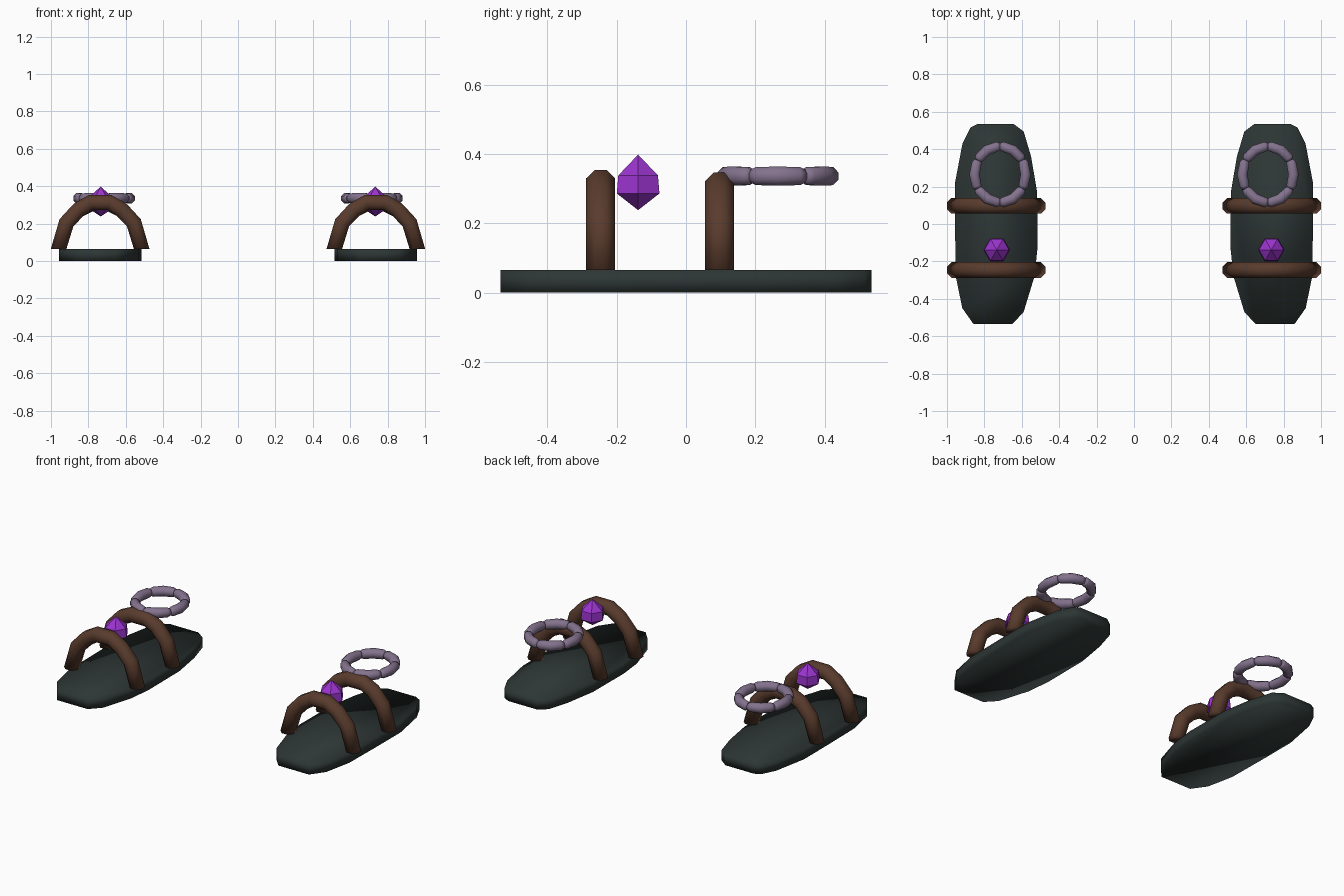
import bpy, bmesh, math
from mathutils import Vector

if "Cube" in bpy.data.objects:
    bpy.data.objects.remove(bpy.data.objects["Cube"])


def material(name, rgb):
    m = bpy.data.materials.new(name)
    m.diffuse_color = (*rgb, 1)
    m.use_nodes = True
    m.node_tree.nodes["Principled BSDF"].inputs["Base Color"].default_value = m.diffuse_color
    return m


DARK = material("dark slate", (0.026, 0.037, 0.035))
BROWN = material("brown leather", (0.100, 0.044, 0.026))
PURPLE = material("purple gem", (0.33, 0.035, 0.62))
LILAC = material("grey lilac", (0.23, 0.17, 0.27))


def finish(name, bm, mat, smooth=True):
    """Turn a bmesh for the right side into a mirrored pair."""
    bmesh.ops.recalc_face_normals(bm, faces=bm.faces)
    for f in bm.faces:
        f.smooth = smooth
    me = bpy.data.meshes.new(name)
    bm.to_mesh(me)
    bm.free()
    me.materials.append(mat)
    ob = bpy.data.objects.new(name, me)
    bpy.context.collection.objects.link(ob)
    mod = ob.modifiers.new("pair", 'MIRROR')
    mod.use_mirror_merge = False
    return ob


def skin(bm, rings):
    """Join equal vertex loops and cap both ends."""
    loops = [[bm.verts.new(p) for p in r] for r in rings]
    n = len(loops[0])
    for a, b in zip(loops, loops[1:]):
        for i in range(n):
            j = (i + 1) % n
            bm.faces.new((a[i], a[j], b[j], b[i]))
    bm.faces.new(loops[0])
    bm.faces.new(loops[-1])


def tube(bm, pts, radii, normal, ends=None, sides=8):
    """Sweep a flat-topped polygon along a path lying in one plane."""
    pts = [Vector(p) for p in pts]
    rings = []
    for k, p in enumerate(pts):
        t = (pts[min(k + 1, len(pts) - 1)] - pts[max(k - 1, 0)]).normalized()
        if ends and k in (0, len(pts) - 1):
            t = Vector(ends[0 if k == 0 else 1])
        side = t.cross(normal)
        rings.append([p + radii[k] * (side * math.cos(a) + normal * math.sin(a))
                      for a in (math.tau * (i + 0.5) / sides for i in range(sides))])
    skin(bm, rings)


# Sole: extruded shoe outline
outline = [(.644, .535), (.59, .495), (.55, .36), (.518, .17), (.516, -.13),
           (.532, -.28), (.59, -.47), (.65, -.535), (.858, -.535), (.918, -.45),
           (.953, -.28), (.957, 0), (.957, .22), (.917, .43), (.875, .515), (.837, .535)]
bm = bmesh.new()
skin(bm, [[(x, y, z) for x, y in outline] for z in (0, .065)])
finish("sole", bm, DARK)

# Straps: two arched tubes over the sole
CX = .737
half = [(.222, .065), (.18, .205), (.115, .274)]
for name, y, top in (("front_strap", -.246, .313), ("back_strap", .097, .305)):
    arch = [(-d, z) for d, z in half] + [(-.05, top), (.05, top)]
    arch += [(d, z) for d, z in reversed(half)]
    bm = bmesh.new()
    tube(bm, [(CX + d, y, z) for d, z in arch], [.045] * len(arch),
         Vector((0, 1, 0)), ends=((0, 0, 1), (0, 0, -1)))
    finish(name, bm, BROWN)

# Gem: six-sided faceted crystal
bm = bmesh.new()
top, low = [bm.verts.new((.734, -.138, z)) for z in (.398, .238)]
rings = []
for z, r in ((.338, .066), (.286, .071)):
    rings.append([bm.verts.new((.734 + r * math.cos(i * math.pi / 3),
                                -.138 + r * math.sin(i * math.pi / 3), z))
                  for i in range(6)])
up, dn = rings
for i in range(6):
    j = (i + 1) % 6
    bm.faces.new((up[i], up[j], top))
    bm.faces.new((dn[i], dn[j], low))
    bm.faces.new((up[i], up[j], dn[j], dn[i]))
finish("gem", bm, PURPLE, smooth=False)

# Heel ring: six short tubes meeting with pinched ends
bm = bmesh.new()
for s in range(6):
    pts = []
    for a in (30, 36, 60, 84, 90):
        t = math.radians(a + 60 * s)
        pts.append((.716 + .137 * math.cos(t), .265 + .150 * math.sin(t), .336))
    tube(bm, pts, [.021, .028, .030, .028, .021], Vector((0, 0, 1)))
finish("heel_ring", bm, LILAC)
